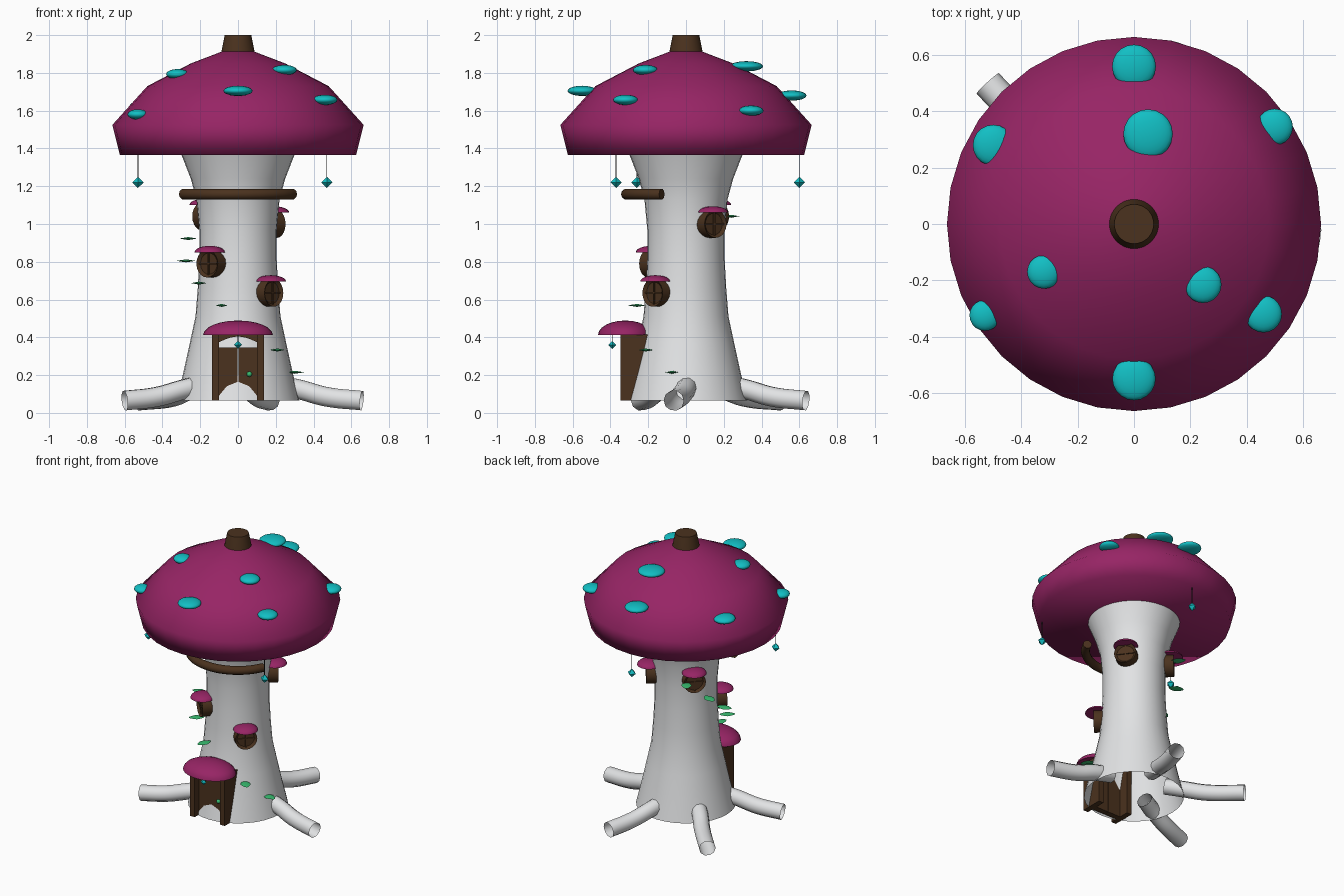
import bpy, bmesh, math
from mathutils import Vector, Matrix

if "Cube" in bpy.data.objects:
    bpy.data.objects.remove(bpy.data.objects["Cube"])


def material(name, rgb):
    m = bpy.data.materials.new(name)
    m.diffuse_color = (*rgb, 1)
    m.use_nodes = True
    m.node_tree.nodes["Principled BSDF"].inputs["Base Color"].default_value = m.diffuse_color
    return m


PINK = material("magenta", (0.31, 0.018, 0.13))
WHITE = material("pale_stem", (0.76, 0.77, 0.78))
BROWN = material("brown_wood", (0.07, 0.032, 0.013))
CYAN = material("cyan", (0.006, 0.52, 0.55))
GREEN = material("leaf_green", (0.04, 0.5, 0.16))
DARK = material("dark_thread", (0.03, 0.03, 0.03))


def finish(name, bm, mat, smooth=35):
    """Turn a bmesh into a coloured object."""
    me = bpy.data.meshes.new(name)
    bm.to_mesh(me)
    bm.free()
    me.materials.append(mat)
    ob = bpy.data.objects.new(name, me)
    bpy.context.collection.objects.link(ob)
    if smooth:
        bpy.ops.object.select_all(action='DESELECT')
        ob.select_set(True)
        bpy.context.view_layer.objects.active = ob
        bpy.ops.object.shade_smooth_by_angle(angle=math.radians(smooth))
    return ob


def lathe(name, profile, mat, segs=32, cap_low=False, cap_top=False, smooth=40):
    """Revolve (radius, z) points, listed from bottom to top."""
    bm = bmesh.new()
    rings = [[bm.verts.new((r * math.cos(2 * math.pi * i / segs),
                            r * math.sin(2 * math.pi * i / segs), z))
              for i in range(segs)] for r, z in profile]
    for a, b in zip(rings, rings[1:]):
        for i in range(segs):
            j = (i + 1) % segs
            bm.faces.new((a[i], a[j], b[j], b[i]))
    if cap_low:
        bm.faces.new(rings[0][::-1])
    if cap_top:
        bm.faces.new(rings[-1])
    return finish(name, bm, mat, smooth)


def ellipsoid(name, loc, radii, mat, turn=0, half=False, segs=20):
    bm = bmesh.new()
    bmesh.ops.create_uvsphere(bm, u_segments=segs, v_segments=12, radius=1)
    if half:
        geom = bm.verts[:] + bm.edges[:] + bm.faces[:]
        cut = bmesh.ops.bisect_plane(bm, geom=geom, plane_co=(0, 0, 0), plane_no=(0, 0, -1),
                                     clear_outer=True, dist=1e-4)
        bmesh.ops.holes_fill(bm, edges=[e for e in bm.edges if e.is_boundary])
    bm.transform(Matrix.Translation(loc) @ Matrix.Rotation(turn, 4, 'Z')
                 @ Matrix.Diagonal((*radii, 1)))
    bm.normal_update()
    return finish(name, bm, mat, 50)


def add_box(bm, lo, hi, mtx=Matrix()):
    lo, hi = Vector(lo), Vector(hi)
    bmesh.ops.create_cube(bm, size=1, matrix=mtx @ Matrix.Translation((lo + hi) / 2)
                          @ Matrix.Diagonal((*(hi - lo), 1)))


def tube(name, points, radius, mat, caps=False):
    """Sweep a round section along a smooth path."""
    cu = bpy.data.curves.new(name, 'CURVE')
    cu.dimensions = '3D'
    cu.bevel_depth = radius
    cu.bevel_resolution = 3
    cu.use_fill_caps = caps
    cu.resolution_u = 6
    sp = cu.splines.new('BEZIER')
    sp.bezier_points.add(len(points) - 1)
    for p, co in zip(sp.bezier_points, points):
        p.co = co
        p.handle_left_type = p.handle_right_type = 'AUTO'
    cu.materials.append(mat)
    ob = bpy.data.objects.new(name, cu)
    bpy.context.collection.objects.link(ob)
    return ob


# Stem, mushroom cap and the stub on top
lathe("stem", [(.325, .065), (.288, .22), (.255, .37), (.225, .51), (.213, .66), (.205, .81),
               (.205, .97), (.22, 1.13), (.25, 1.24), (.3, 1.368)], WHITE)
lathe("cap", [(.625, 1.365), (.665, 1.525), (.48, 1.73), (.25, 1.85), (.08, 1.915)],
      PINK, cap_low=True, cap_top=True, smooth=180)
lathe("cap_stub", [(.092, 1.88), (.088, 1.91), (.07, 2.0)], BROWN, cap_low=True, cap_top=True)

# Roots: open tubes that bend out and down
for i, (x, y) in enumerate([(.655, -.065), (.17, .635), (-.52, .5), (-.6, -.24)]):
    d = Vector((x, y, 0))
    out, length = d.normalized(), d.length
    side = Vector((-out.y, out.x, 0)) * .03
    tube(f"root_{i}", [out * .2 + side + Vector((0, 0, .15)),
                       out * .32 + side + Vector((0, 0, .125)),
                       out * .47 + side * .5 + Vector((0, 0, .085)),
                       out * length + Vector((0, 0, .065))], .054, WHITE)

# Cap spots: x, y, z, radius
for i, (x, y, z, r) in enumerate([(0, .56, 1.68, .078), (.05, .32, 1.835, .088), (-.5, .28, 1.626, .073),
                                  (.5, .345, 1.6, .065), (-.32, -.17, 1.793, .06), (.245, -.215, 1.815, .066),
                                  (.46, -.32, 1.657, .066), (-.53, -.325, 1.58, .055), (0, -.55, 1.705, .077)]):
    ellipsoid(f"cap_spot_{i}", (x, y, z), (r, r, .027), CYAN)

# Balcony rail: an arc around the front
tube("balcony_rail", [(.315 * math.cos(math.radians(a)), .315 * math.sin(math.radians(a)), 1.158)
                      for a in range(-156, -23, 12)], .029, BROWN, True)

# Hanging gems on threads: x, y, z, top of thread, size
for i, (x, y, z, top, r) in enumerate([(-.53, -.26, 1.22, 1.366, .03), (.47, -.37, 1.22, 1.366, .03),
                                       (.01, .6, 1.22, 1.366, .03), (0, -.39, .36, .415, .021)]):
    bm = bmesh.new()
    for flip in (0, 1):
        bmesh.ops.create_cone(bm, segments=4, radius1=r, radius2=0, depth=r,
                              matrix=Matrix.Translation((x, y, z)) @ Matrix.Rotation(math.pi * flip, 4, 'X')
                              @ Matrix.Translation((0, 0, r / 2)))
    bmesh.ops.delete(bm, geom=[f for f in bm.faces if abs(f.normal.z) > .99], context='FACES')
    bmesh.ops.remove_doubles(bm, verts=bm.verts, dist=1e-4)
    finish(f"gem_{i}", bm, CYAN, 0)
    bm = bmesh.new()
    add_box(bm, (x - .002, y - .002, z + r * .8), (x + .002, y + .002, top))
    finish(f"gem_thread_{i}", bm, DARK, 0)

# Round windows with little hoods: angle, height
for i, (deg, z) in enumerate([(231, .79), (-43, .635), (37, 1.0), (138, 1.04)]):
    a = math.radians(deg)
    # local +Z points out of the stem, local X is up
    out = Vector((math.cos(a), math.sin(a), 0))
    side = Vector((-out.y, out.x, 0))
    rot = Matrix((Vector((0, 0, 1)), side, out)).transposed()
    rot = Matrix((rot[0], rot[1], rot[2])).to_4x4()
    mtx = Matrix.Translation((0, 0, z)) @ rot
    bm = bmesh.new()
    bmesh.ops.create_cone(bm, cap_ends=True, segments=20, radius1=.073, radius2=.073, depth=.1,
                          matrix=Matrix.Translation((0, 0, .21)))
    bm.normal_update()
    front = [f for f in bm.faces if f.normal.z > .9]
    bmesh.ops.inset_region(bm, faces=front, thickness=.016)
    bmesh.ops.translate(bm, verts=front[0].verts[:], vec=(0, 0, -.015))
    add_box(bm, (-.06, -.004, .235), (.06, .004, .253))
    add_box(bm, (-.004, -.06, .235), (.004, .06, .253))
    bm.transform(mtx)
    bmesh.ops.recalc_face_normals(bm, faces=bm.faces)
    finish(f"window_{i}", bm, BROWN)
    ellipsoid(f"window_hood_{i}", out * .238 + Vector((0, 0, z + .06)), (.081, .081, .034), PINK, a, True)

# Door frame: two posts and an arched lintel
bm = bmesh.new()
for s in (-1, 1):
    add_box(bm, (min(s * .1, s * .138), -.348, .065), (max(s * .1, s * .138), -.19, .415))
arch = [(-.11, .37)] + [(-.105 + .021 * k, .372 + .032 * math.sin(math.pi * k / 10)) for k in range(11)] + [(.11, .37)]
outline = arch + [(.11, .42), (-.11, .42)]
face = bm.faces.new([bm.verts.new((x, -.34, z)) for x, z in outline])
ext = bmesh.ops.extrude_face_region(bm, geom=[face])
bmesh.ops.translate(bm, vec=(0, .06, 0), verts=[v for v in ext["geom"] if isinstance(v, bmesh.types.BMVert)])
bm.faces.new([v for v in face.verts][::-1]) if not face.is_valid else None
bmesh.ops.recalc_face_normals(bm, faces=bm.faces)
finish("door_frame", bm, BROWN, 0)

# Door leaf of two planks, its knob and its hood
bm = bmesh.new()
for x0, x1 in ((-.102, -.0015), (.0015, .102)):
    add_box(bm, (x0, -.301, .065), (x1, -.26, .347))
finish("door", bm, BROWN, 0)
ellipsoid("door_knob", (.06, -.307, .205), (.014, .014, .014), GREEN)
ellipsoid("door_hood", (0, -.322, .412), (.185, .144, .077), PINK, 0, True, 28)

# Leaf steps winding up the stem
for i in range(8):
    a = math.radians(-14 - 31.5 * i)
    r = .31 - .012 * i if i < 4 else .27 + .008 * (i - 4)
    bm = bmesh.new()
    rim = []
    for k in range(12):
        t = 2 * math.pi * k / 12
        w = .034 * math.sin(t) * (1 - .35 * abs(math.cos(t)))
        rim.append(bm.verts.new((.052 * math.cos(t), w, 0)))
    for h in (.008, -.008):
        mid = bm.verts.new((0, 0, h))
        for k in range(12):
            bm.faces.new((rim[k], rim[(k + 1) % 12], mid))
    bmesh.ops.recalc_face_normals(bm, faces=bm.faces)
    bm.transform(Matrix.Translation((r * math.cos(a), r * math.sin(a), .215 + .118 * i))
                 @ Matrix.Rotation(a, 4, 'Z'))
    finish(f"leaf_step_{i}", bm, GREEN, 35)
